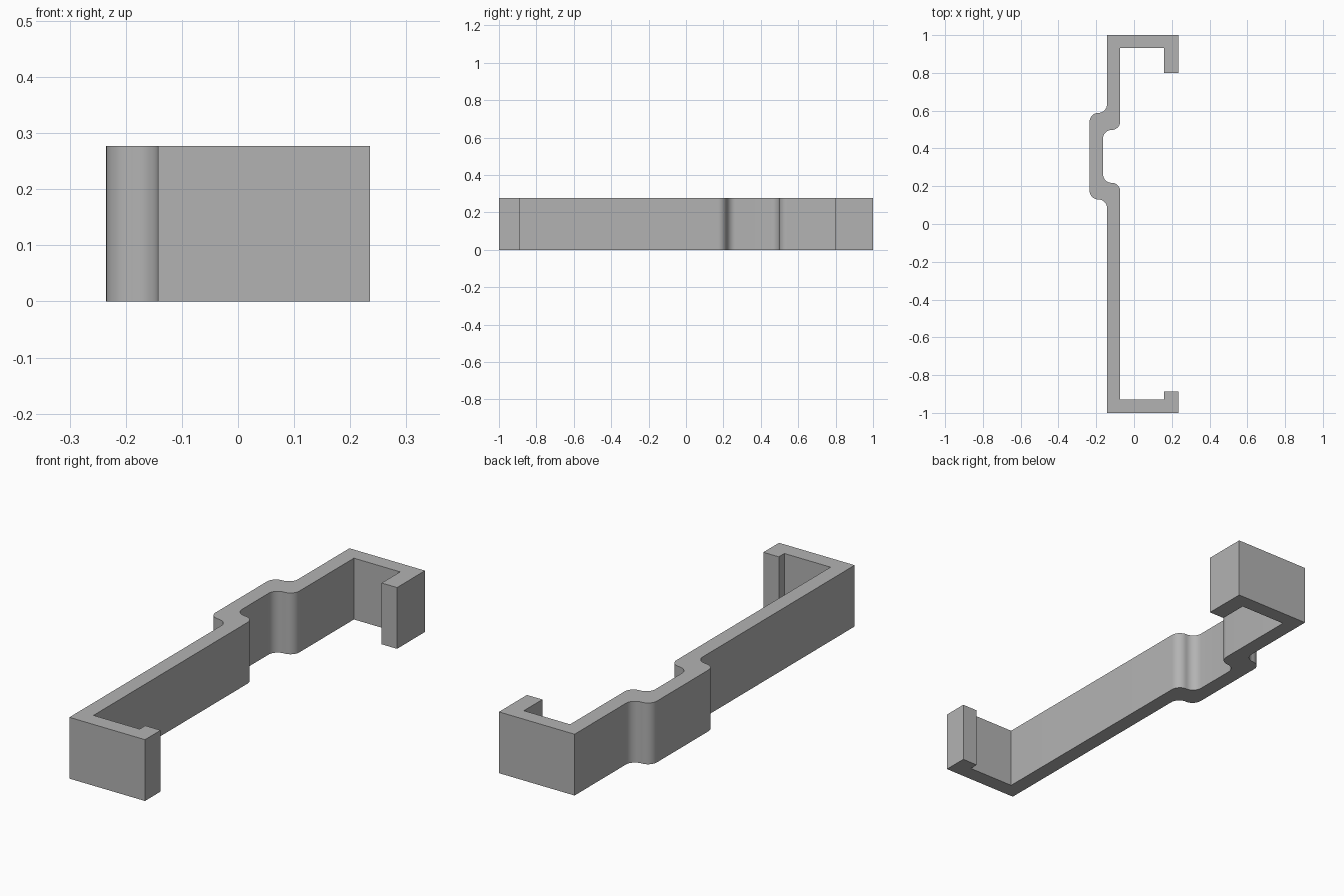
import bpy, bmesh, math
from mathutils import Vector

cube = bpy.data.objects.get("Cube")
if cube:
    bpy.data.objects.remove(cube, do_unlink=True)

HEIGHT = 0.277
RADIUS = 0.046
STEPS = 10

grey = bpy.data.materials.new("plain_grey")
grey.use_nodes = True
colour = (0.45, 0.45, 0.45, 1)
grey.diffuse_color = colour
grey.node_tree.nodes["Principled BSDF"].inputs["Base Color"].default_value = colour


def fillet(prev, corner, nxt, radius):
    """Arc points rounding a square corner."""
    a = (prev - corner).normalized()
    b = (nxt - corner).normalized()
    centre = corner + (a + b) * radius
    points = []
    for i in range(STEPS + 1):
        t = math.pi / 2 * i / STEPS
        points.append(centre - b * radius * math.cos(t) - a * radius * math.sin(t))
    return points


# Clip outline seen from above: (x, y, rounded)
OUT, IN = -0.143, -0.073
BUMP_OUT, BUMP_IN = -0.235, -0.164
LIP, TIP = 0.158, 0.235
corners = [
    # outer wall with the bump
    (OUT, 1, 0), (OUT, 0.588, 1), (BUMP_OUT, 0.588, 1),
    (BUMP_OUT, 0.13, 1), (OUT, 0.13, 1), (OUT, -1, 0),
    # short hook
    (TIP, -1, 0), (TIP, -0.888, 0), (LIP, -0.888, 0), (LIP, -0.928, 0),
    # inner wall with the recess
    (IN, -0.928, 0), (IN, 0.218, 1), (BUMP_IN, 0.218, 1),
    (BUMP_IN, 0.498, 1), (IN, 0.498, 1), (IN, 0.932, 0),
    # long hook
    (LIP, 0.932, 0), (LIP, 0.8, 0), (TIP, 0.8, 0), (TIP, 1, 0),
]
outline = []
for i, (x, y, rounded) in enumerate(corners):
    here = Vector((x, y, 0))
    if rounded:
        before = Vector((*corners[i - 1][:2], 0))
        after = Vector((*corners[(i + 1) % len(corners)][:2], 0))
        # two fillets share the step, so keep them just short of touching
        outline += fillet(before, here, after, RADIUS * 0.99)
    else:
        outline.append(here)

# Extrude the outline upward
bm = bmesh.new()
base = bm.faces.new([bm.verts.new(p) for p in outline])
top = bmesh.ops.extrude_face_region(bm, geom=[base], use_keep_orig=True)
bmesh.ops.translate(bm, vec=(0, 0, HEIGHT),
                    verts=[v for v in top["geom"] if isinstance(v, bmesh.types.BMVert)])
bmesh.ops.recalc_face_normals(bm, faces=bm.faces)
mesh = bpy.data.meshes.new("bracket_clip")
bm.to_mesh(mesh)
bm.free()
mesh.materials.append(grey)

clip = bpy.data.objects.new("bracket_clip", mesh)
bpy.context.collection.objects.link(clip)
bpy.ops.object.select_all(action="DESELECT")
clip.select_set(True)
bpy.context.view_layer.objects.active = clip
bpy.ops.object.shade_smooth_by_angle(angle=math.radians(30))
